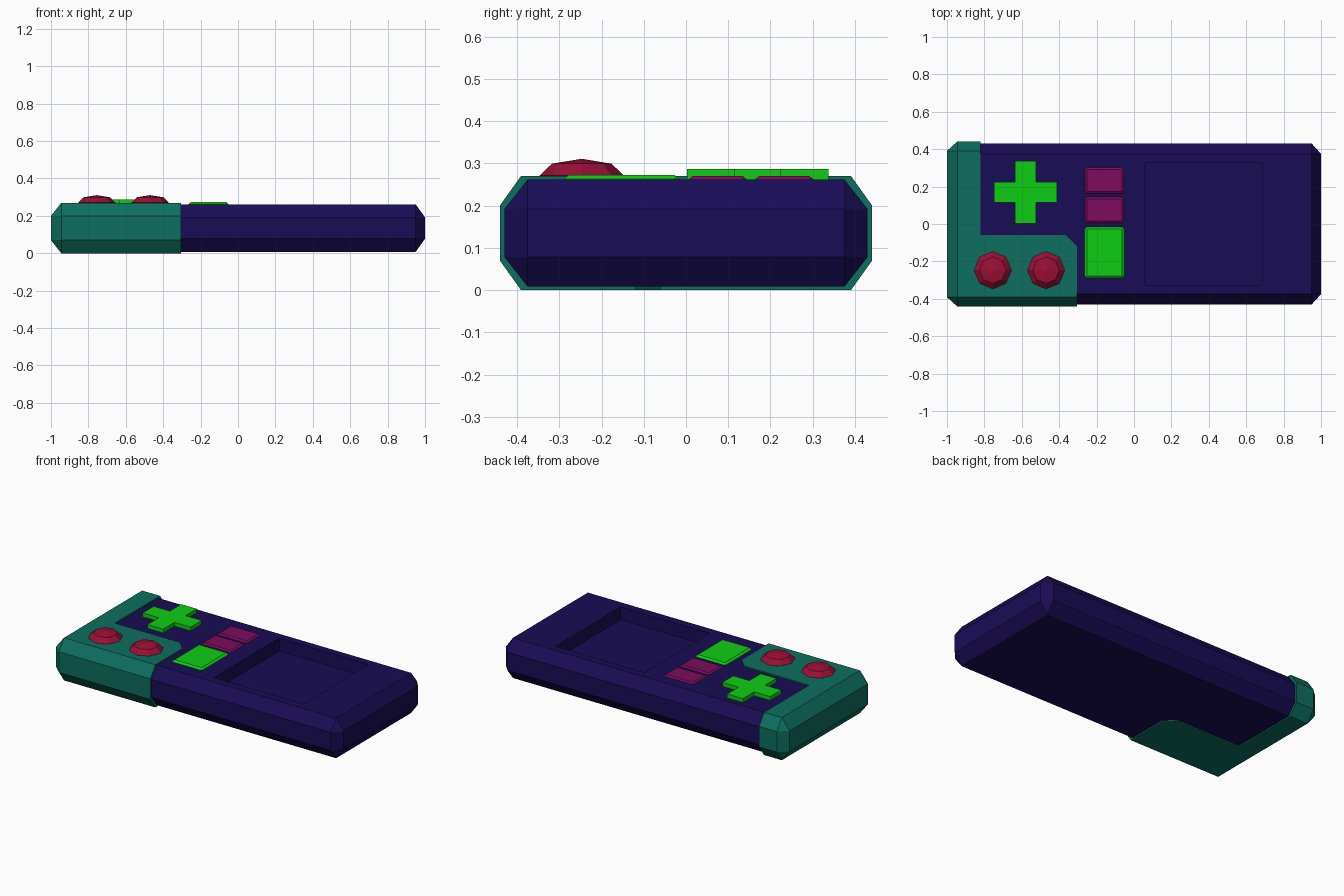
import bpy, bmesh
from mathutils import Matrix, Vector

if "Cube" in bpy.data.objects:
    bpy.data.objects.remove(bpy.data.objects["Cube"])


def material(name, rgb):
    m = bpy.data.materials.new(name)
    m.diffuse_color = (*rgb, 1)
    m.use_nodes = True
    m.node_tree.nodes["Principled BSDF"].inputs["Base Color"].default_value = m.diffuse_color
    return m


NAVY = material("navy", (0.0097, 0.0037, 0.091))
TEAL = material("teal", (0.004, 0.156, 0.114))
GREEN = material("green", (0.0048, 0.61, 0.007))
RED = material("red", (0.33, 0.0048, 0.038))
PLUM = material("plum", (0.205, 0.0037, 0.114))


def finish(bm, name, mat):
    bmesh.ops.recalc_face_normals(bm, faces=bm.faces)
    me = bpy.data.meshes.new(name)
    bm.to_mesh(me)
    bm.free()
    if mat:
        me.materials.append(mat)
    ob = bpy.data.objects.new(name, me)
    bpy.context.collection.objects.link(ob)
    return ob


def chamfer_box(name, lo, hi, cut, mat):
    """Box with a one-step chamfer of a different width on each axis."""
    lo, hi, cut = Vector(lo), Vector(hi), Vector(cut)
    bm = bmesh.new()
    bmesh.ops.create_cube(bm, size=1)
    size = hi - lo
    bmesh.ops.scale(bm, vec=[s / c for s, c in zip(size, cut)], verts=bm.verts)
    bmesh.ops.bevel(bm, geom=bm.edges[:], offset=1, segments=1, affect='EDGES')
    bmesh.ops.scale(bm, vec=cut, verts=bm.verts)
    bmesh.ops.translate(bm, vec=(lo + hi) / 2, verts=bm.verts)
    return finish(bm, name, mat)


def prism(name, outline, z0, z1, mat=None):
    bm = bmesh.new()
    face = bm.faces.new([bm.verts.new((x, y, z0)) for x, y in outline])
    ext = bmesh.ops.extrude_face_region(bm, geom=[face], use_keep_orig=True)
    verts = [v for v in ext["geom"] if isinstance(v, bmesh.types.BMVert)]
    bmesh.ops.translate(bm, vec=(0, 0, z1 - z0), verts=verts)
    return finish(bm, name, mat)


def rect(x0, x1, y0, y1):
    return [(x0, y0), (x1, y0), (x1, y1), (x0, y1)]


def boolean(ob, cutter, op):
    mod = ob.modifiers.new(op.lower(), 'BOOLEAN')
    mod.operation, mod.object, mod.solver = op, cutter, 'EXACT'
    bpy.context.view_layer.objects.active = ob
    bpy.ops.object.modifier_apply(modifier=mod.name)
    bpy.data.objects.remove(cutter)


# Body with sunken screen
body = chamfer_box("body", (-0.99, -0.43, 0.008), (1, 0.43, 0.262),
                   (0.05, 0.055, 0.07), NAVY)
boolean(body, prism("screen_cutter", rect(0.06, 0.685, -0.325, 0.328), 0.18, 0.4),
        'DIFFERENCE')

# L-shaped grip wrapped around the left end
grip = chamfer_box("grip", (-1, -0.441, 0), (1, 0.441, 0.27),
                   (0.055, 0.05, 0.07), TEAL)
l_shape = [(-1.2, -0.6), (-0.305, -0.6), (-0.305, -0.12), (-0.365, -0.06),
           (-0.82, -0.06), (-0.82, 0.6), (-1.2, 0.6)]
boolean(grip, prism("grip_cutter", l_shape, -0.2, 0.5), 'INTERSECT')

# Direction pad: plus outline
a, b = 0.055, 0.168
plus = [(-a, -b), (a, -b), (a, -a), (b, -a), (b, a), (a, a),
        (a, b), (-a, b), (-a, a), (-b, a), (-b, -a), (-a, -a)]
prism("direction_pad", [(x - 0.58, y + 0.17) for x, y in plus], 0.24, 0.287, GREEN)

# Low-poly domed buttons
for i, x in enumerate((-0.755, -0.47)):
    bm = bmesh.new()
    bmesh.ops.create_uvsphere(bm, u_segments=8, v_segments=4, radius=1,
                              matrix=Matrix.Translation((x, -0.247, 0.271))
                              @ Matrix.Diagonal((0.1, 0.1, 0.04, 1)))
    finish(bm, f"round_button_{i + 1}", RED)

# Rectangular keys with tapered edges
for name, y0, y1, top, mat in (("small_key_1", 0.16, 0.305, 0.27, PLUM),
                               ("small_key_2", 0.003, 0.147, 0.27, PLUM),
                               ("large_key", -0.29, -0.015, 0.273, GREEN)):
    chamfer_box(name, (-0.265, y0, 0.24), (-0.05, y1, top),
                (0.013, 0.013, 0.01), mat)
